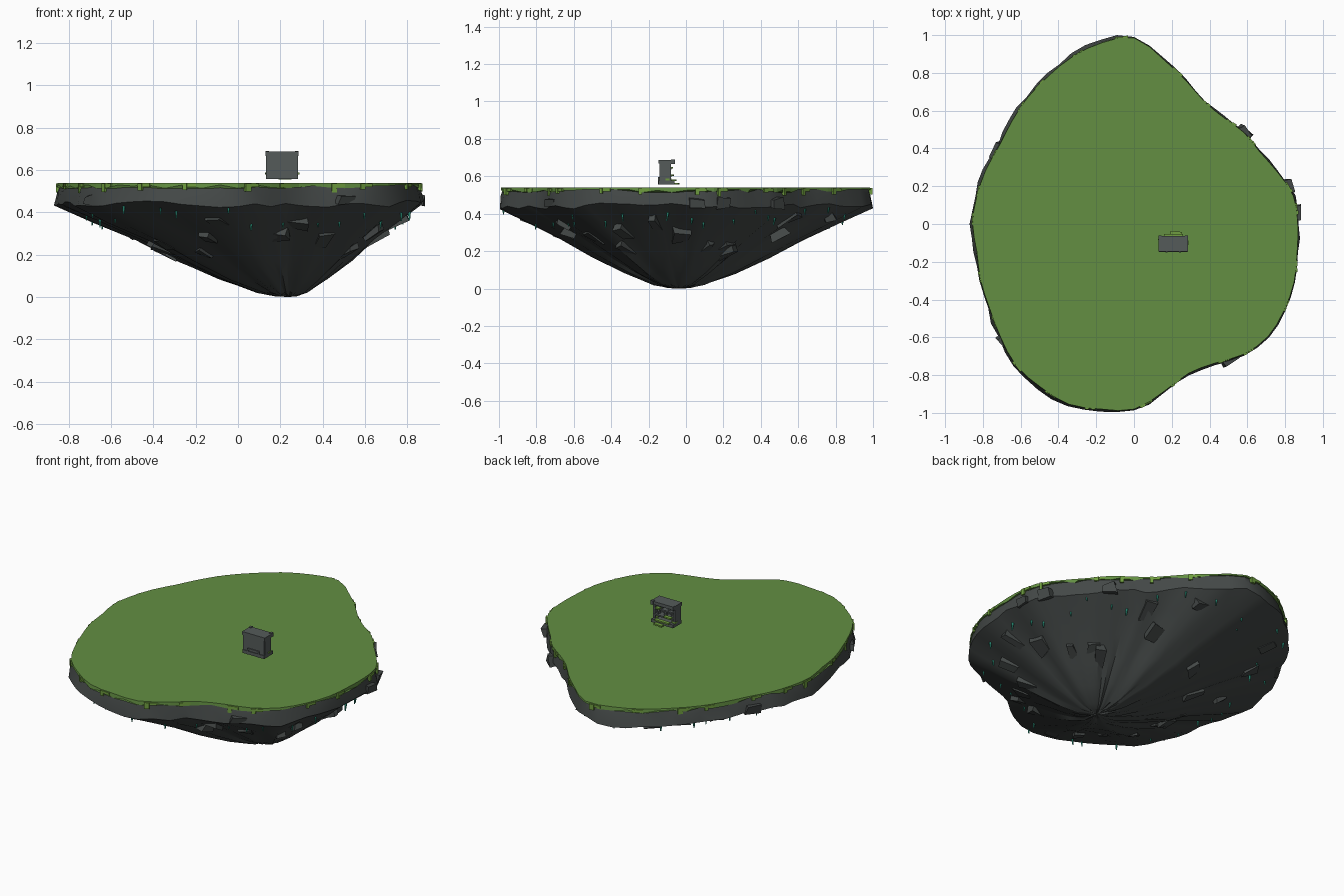
import bpy, bmesh, math, random
from mathutils import Vector, Matrix

random.seed(7)
if "Cube" in bpy.data.objects:
    bpy.data.objects.remove(bpy.data.objects["Cube"])


def material(name, rgb):
    mat = bpy.data.materials.new(name)
    mat.use_nodes = True
    mat.diffuse_color = (*rgb, 1)
    mat.node_tree.nodes["Principled BSDF"].inputs["Base Color"].default_value = (*rgb, 1)
    return mat


GRASS = material("grass green", (0.125, 0.275, 0.055))
MOSS = material("moss green", (0.16, 0.34, 0.05))
ROCK = material("dark rock", (0.058, 0.066, 0.064))
STONE = material("grey stone", (0.09, 0.105, 0.102))
TEAL = material("teal crystal", (0.03, 0.35, 0.24))


def finish(bm, name, mat, smooth=None):
    bmesh.ops.recalc_face_normals(bm, faces=bm.faces)
    mesh = bpy.data.meshes.new(name)
    bm.to_mesh(mesh)
    bm.free()
    obj = bpy.data.objects.new(name, mesh)
    bpy.context.collection.objects.link(obj)
    mesh.materials.append(mat)
    if smooth:
        bpy.ops.object.select_all(action="DESELECT")
        obj.select_set(True)
        bpy.context.view_layer.objects.active = obj
        bpy.ops.object.shade_smooth_by_angle(angle=math.radians(smooth))
    return obj


def add_box(bm, centre, size, turn=0.0, tilt=0.0):
    rot = Matrix.Rotation(turn, 4, "Z") @ Matrix.Rotation(tilt, 4, "Y")
    mat = Matrix.Translation(centre) @ rot @ Matrix.Diagonal((*size, 1))
    return bmesh.ops.create_cube(bm, size=1, matrix=mat)["verts"]


# Island outline: one radius for every ten degrees
RADII = [.87, .86, .81, .77, .76, .74, .75, .81, .89, .99, .98, .95,
         .91, .88, .85, .83, .84, .85, .86, .85, .87, .89, .93, .98,
         1.0, 1.02, 1.0, .985, .905, .845, .855, .905, .93, .92, .905, .88]
TIP = Vector((0.24, -0.04))
COUNT = 72


def radius(turn):
    # smooth interpolation around the closed outline
    pos = turn / math.tau * len(RADII)
    i, f = math.floor(pos), pos - math.floor(pos)
    a, b, c, d = (RADII[(i + k) % len(RADII)] for k in (-1, 0, 1, 2))
    return b + f * (c - a + f * (2*a - 5*b + 4*c - d + f * (3 * (b - c) + d - a))) / 2


def rim(turn, scale=1.0):
    p = Vector((math.cos(turn), math.sin(turn))) * radius(turn)
    p = TIP + (p - TIP) * scale
    return Vector((p.x, max(-1, min(1, p.y))))


def loft(bm, rings):
    loops = [[bm.verts.new(p) for p in ring] for ring in rings]
    for low, high in zip(loops, loops[1:]):
        for i in range(len(low)):
            j = (i + 1) % len(low)
            bm.faces.new((low[i], low[j], high[j], high[i]))
    return loops


ANGLES = [math.tau * i / COUNT for i in range(COUNT)]

# Grass cap with a ragged lower lip
bm = bmesh.new()
lips = [0.53 - random.choice((0, 0, 0.005, 0.012, 0.016)) for a in ANGLES]
loops = loft(bm, [[(*rim(a, 0.997), z) for a, z in zip(ANGLES, lips)],
                  [(*rim(a, 0.995), 0.54) for a in ANGLES]])
bm.faces.new(loops[0])
bm.faces.new(loops[1])
finish(bm, "grass_cap", GRASS)

# Rock underside: rings shrinking to an off-centre tip, with radial ridges
PROFILE = [(0.985, 0.53), (0.995, 0.5), (1.008, 0.44), (0.84, 0.36), (0.66, 0.275),
           (0.48, 0.178), (0.3, 0.088), (0.14, 0.022), (0.06, 0.006)]
ridges = [random.uniform(-1, 1) for a in ANGLES]
ridges = [(ridges[i - 1] + 2 * ridges[i]) / 3 for i in range(COUNT)]
bm = bmesh.new()
rings = []
for k, (scale, z) in enumerate(PROFILE):
    ring = []
    for a, ridge in zip(ANGLES, ridges):
        s, h = scale, z
        if k in (1, 2):
            s += random.uniform(-0.008, 0.006)
        if k >= 2:
            h += 0.02 * ridge * min(1, z / 0.15) + random.uniform(-0.004, 0.004)
        ring.append((*rim(a, s), max(0, h)))
    rings.append(ring)
loops = loft(bm, rings)
bm.faces.new(loops[0])
centre = bm.verts.new((*TIP, 0))
for i in range(COUNT):
    bm.faces.new((loops[-1][i - 1], loops[-1][i], centre))
finish(bm, "rock_underside", ROCK, 28)


def slope_height(scale):
    # height of the rock surface at a given distance from the tip
    for (s1, z1), (s0, z0) in zip(PROFILE[2:], PROFILE[3:]):
        if s0 <= scale <= s1:
            return z0 + (z1 - z0) * (scale - s0) / (s1 - s0)
    return 0.45


# Broken slabs jutting out of the slope and the rim
bm = bmesh.new()
for i in range(26):
    a = math.tau * (i + random.uniform(-0.35, 0.35)) / 26
    s = random.uniform(0.5, 0.93)
    p = rim(a, s)
    out = math.atan2(*reversed(p - TIP))
    verts = add_box(bm, (*p, slope_height(s) + 0.015),
                    (random.uniform(0.06, 0.14), random.uniform(0.04, 0.1), 0.05), out, -0.42)
    for v in verts:
        v.co += Vector([random.uniform(-0.012, 0.012) for _ in range(3)])
for degrees in (152, 40, 14, 4, 222, 305):
    a = math.radians(degrees)
    verts = add_box(bm, (*rim(a, 0.975), 0.46), (0.07, 0.08, 0.05), a, 0.15)
    for v in verts:
        v.co += Vector([random.uniform(-0.01, 0.01) for _ in range(3)])
for v in bm.verts:
    v.co.x = max(-0.885, min(0.885, v.co.x))
    v.co.y = max(-0.995, min(0.995, v.co.y))
finish(bm, "rock_slabs", ROCK)

# Moss hanging over the rim
bm = bmesh.new()
for i in range(24):
    a = math.tau * (i + random.uniform(-0.3, 0.3)) / 24
    edge = rim(a + 0.02) - rim(a - 0.02)
    turn = math.atan2(edge.y, edge.x)
    drop = random.uniform(0.02, 0.045)
    p = rim(a, 0.992)
    add_box(bm, (*p, 0.537 - drop / 2), (random.uniform(0.015, 0.03), 0.02, drop), turn)
    add_box(bm, (*rim(a + 0.03, 0.992), 0.528), (0.05, 0.014, 0.016), turn)
for v in bm.verts:
    v.co.y = max(-1, min(1, v.co.y))
finish(bm, "hanging_moss", MOSS)

# Small crystals hanging from the slope
bm = bmesh.new()
for i in range(34):
    a = math.tau * (i + random.uniform(-0.4, 0.4)) / 34
    s = random.uniform(0.8, 0.99)
    size = random.uniform(0.6, 1.1)
    place = Matrix.Translation((*rim(a, s), slope_height(s) - 0.008))
    place = place @ Matrix.Rotation(random.uniform(-0.2, 0.2), 4, "X")
    bmesh.ops.create_cone(bm, cap_ends=True, segments=5, radius1=0.003 * size,
                          radius2=0.008 * size, depth=0.045 * size, matrix=place)
finish(bm, "crystals", TEAL)

# Stone shrine: closed towards the front, shelves open towards the back
X, Y = 0.208, -0.105
bm = bmesh.new()
add_box(bm, (X, -0.133, 0.622), (0.144, 0.02, 0.125))
add_box(bm, (X, Y, 0.678), (0.156, 0.082, 0.02))
add_box(bm, (X, Y, 0.567), (0.15, 0.085, 0.02))
for side in (-1, 1):
    add_box(bm, (X + side * 0.069, -0.11, 0.622), (0.014, 0.06, 0.12))
    add_box(bm, (X + side * 0.07, -0.07, 0.679), (0.016, 0.02, 0.024))
    add_box(bm, (X + side * 0.036, -0.145, 0.575), (0.01, 0.01, 0.036))
add_box(bm, (X, -0.144, 0.59), (0.08, 0.01, 0.01))
for z in (0.6, 0.64):
    add_box(bm, (X, -0.1, z), (0.13, 0.045, 0.009))
for i in range(5):
    add_box(bm, (X - 0.048 + 0.024 * i, -0.1, 0.611 + 0.04 * (i % 2)),
            (0.014, 0.02, 0.02), random.uniform(-0.4, 0.4))
finish(bm, "stone_shrine", STONE)

# Moss on the shrine shelves and foot
bm = bmesh.new()
for x, y, z, w in ((-0.03, -0.078, 0.606, 0.05), (0.04, -0.08, 0.646, 0.03),
                   (0.0, -0.064, 0.579, 0.1), (0.015, -0.05, 0.56, 0.06),
                   (-0.066, -0.09, 0.583, 0.026), (0.066, -0.1, 0.583, 0.03)):
    add_box(bm, (X + x, y, z), (w, 0.022, 0.009), random.uniform(-0.15, 0.15))
finish(bm, "shrine_moss", MOSS)
